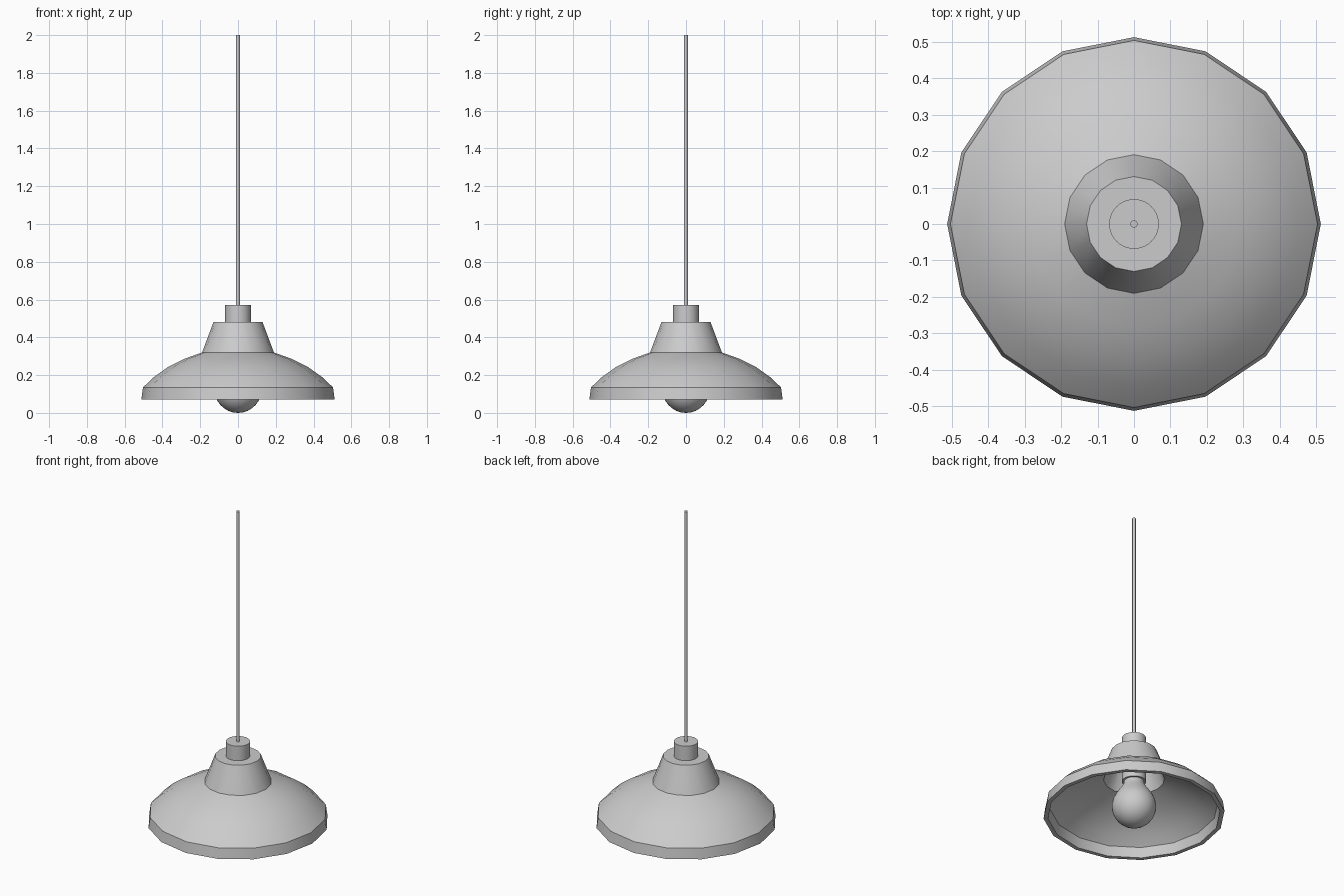
import bpy, bmesh, math

if "Cube" in bpy.data.objects:
    bpy.data.objects.remove(bpy.data.objects["Cube"])


def lathe(name, profile, sides, angle=30):
    """Revolve (radius, z) points about z; radius 0 makes a pole."""
    bm = bmesh.new()
    rings = []
    for r, z in profile:
        if r == 0:
            rings.append([bm.verts.new((0, 0, z))] * sides)
        else:
            rings.append([bm.verts.new((r * math.cos(2 * math.pi * i / sides),
                                        r * math.sin(2 * math.pi * i / sides), z))
                          for i in range(sides)])
    for a, b in zip(rings, rings[1:]):
        for i in range(sides):
            j = (i + 1) % sides
            quad = list(dict.fromkeys((a[i], a[j], b[j], b[i])))
            if len(quad) > 2:
                bm.faces.new(quad)
    bmesh.ops.recalc_face_normals(bm, faces=bm.faces)
    mesh = bpy.data.meshes.new(name)
    bm.to_mesh(mesh)
    bm.free()
    ob = bpy.data.objects.new(name, mesh)
    bpy.context.collection.objects.link(ob)
    bpy.ops.object.select_all(action='DESELECT')
    ob.select_set(True)
    bpy.context.view_layer.objects.active = ob
    bpy.ops.object.shade_smooth_by_angle(angle=math.radians(angle))
    return ob


# Shade: outer skin from neck top to rim, then back up the inside
outer = [(0, 0.48), (0.13, 0.48), (0.19, 0.32), (0.285, 0.286), (0.37, 0.243),
         (0.445, 0.19), (0.503, 0.135), (0.512, 0.07)]
inner = [(0.487, 0.07), (0.475, 0.13), (0.425, 0.175), (0.355, 0.223),
         (0.275, 0.264), (0.172, 0.302), (0.11, 0.46), (0, 0.46)]
lathe("shade", outer + inner, 16)

# Lamp holder passing through the neck
lathe("socket", [(0, 0.57), (0.068, 0.57), (0.068, 0.285), (0, 0.285)], 32)

# Bulb: round lower part blending into a narrow neck
R, C = 0.125, 0.125
ball = [(R * math.sin(t), C - R * math.cos(t))
        for t in (math.radians(d) for d in range(12, 121, 12))]
lathe("bulb", [(0, 0)] + ball + [(0.088, 0.22), (0.068, 0.25), (0.058, 0.27),
                                 (0.056, 0.30), (0, 0.30)], 32, 40)

# Hanging cord
lathe("cord", [(0, 2.0), (0.01, 2.0), (0.01, 0.56), (0, 0.56)], 16)
